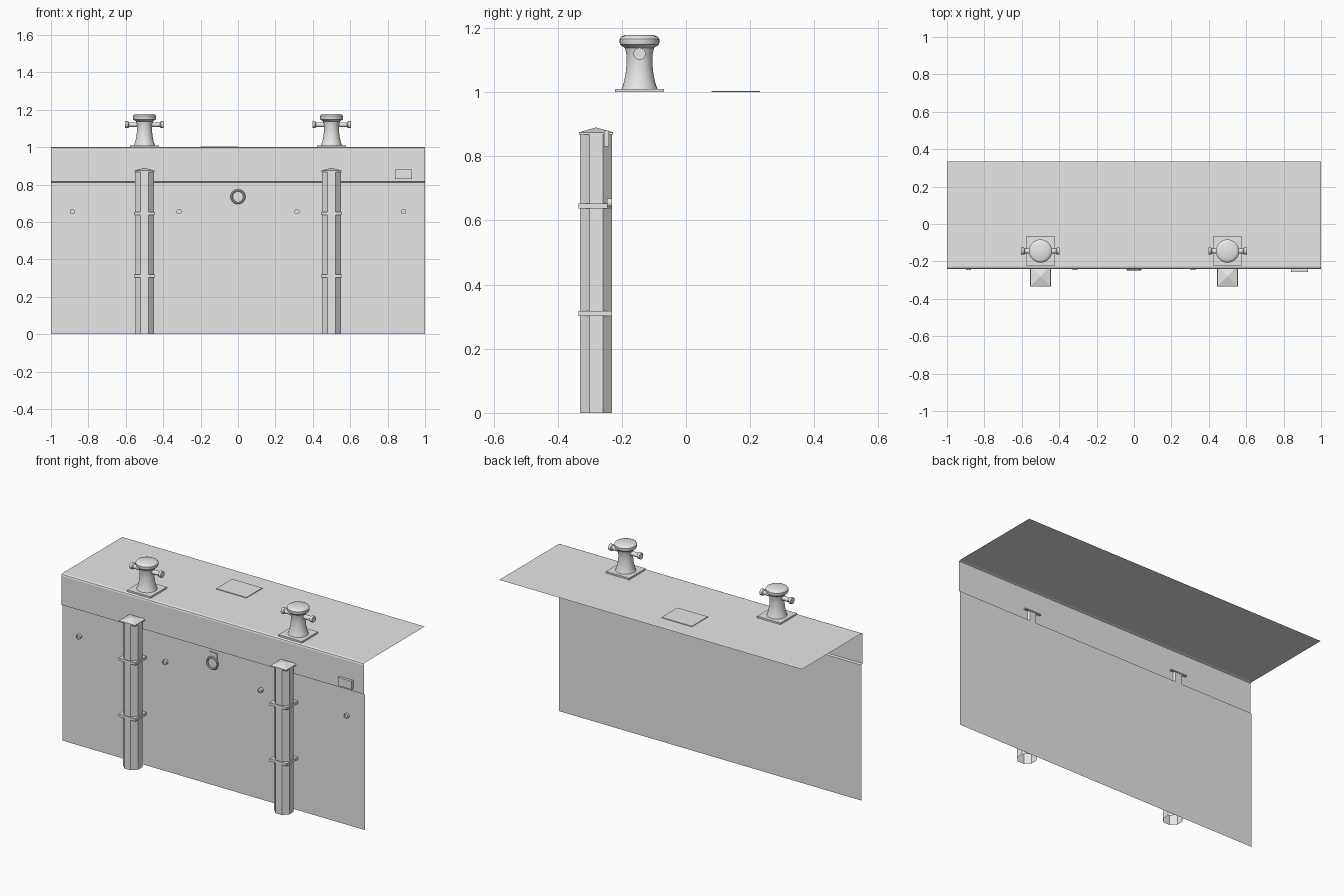
import bpy, bmesh, math
from mathutils import Matrix

if "Cube" in bpy.data.objects:
    bpy.data.objects.remove(bpy.data.objects["Cube"], do_unlink=True)

grey = bpy.data.materials.new("plain grey")
grey.use_nodes = True
grey.diffuse_color = (0.8, 0.8, 0.8, 1)
grey.node_tree.nodes["Principled BSDF"].inputs["Base Color"].default_value = (0.8, 0.8, 0.8, 1)

WALL_Y, LIP_Y = -0.23, -0.24


def finish(bm, name, smooth=False):
    mesh = bpy.data.meshes.new(name)
    bm.to_mesh(mesh)
    bm.free()
    mesh.materials.append(grey)
    obj = bpy.data.objects.new(name, mesh)
    bpy.context.collection.objects.link(obj)
    if smooth:
        bpy.ops.object.select_all(action='DESELECT')
        obj.select_set(True)
        bpy.context.view_layer.objects.active = obj
        bpy.ops.object.shade_smooth_by_angle(angle=math.radians(35))
    return obj


def box(name, x, y, z):
    bm = bmesh.new()
    bmesh.ops.create_cube(bm, size=1)
    for v in bm.verts:
        v.co = [a + (t + 0.5) * (b - a) for t, (a, b) in zip(v.co, (x, y, z))]
    return finish(bm, name)


def lathe(name, profile, centre, axis='Z', steps=24, smooth=True, turn=0):
    """Spin (radius, height) pairs about an axis through centre."""
    bm = bmesh.new()
    rings = []
    for r, h in profile:
        if r == 0:
            rings.append([bm.verts.new((0, 0, h))] * steps)
        else:
            angles = [turn + 2 * math.pi * i / steps for i in range(steps)]
            rings.append([bm.verts.new((r * math.cos(a), r * math.sin(a), h)) for a in angles])
    for low, high in zip(rings, rings[1:]):
        for i in range(steps):
            j = (i + 1) % steps
            bm.faces.new(list(dict.fromkeys((low[i], low[j], high[j], high[i]))))
    spin = {'Z': Matrix(), 'X': Matrix.Rotation(math.pi / 2, 4, 'Y'),
            'Y': Matrix.Rotation(math.pi / 2, 4, 'X')}[axis]
    bm.transform(Matrix.Translation(centre) @ spin)
    return finish(bm, name, smooth)


def sheet(name, profile):
    """Open surface: a (y, z) profile swept along the full length."""
    bm = bmesh.new()
    rows = [[bm.verts.new((x, y, z)) for x in (-1, 1)] for y, z in profile]
    for a, b in zip(rows, rows[1:]):
        bm.faces.new((a[0], a[1], b[1], b[0]))
    return finish(bm, name)


def ring(name, centre, major, minor, steps=24, sides=8):
    """Torus standing upright, facing the front."""
    bm = bmesh.new()
    grid = []
    for i in range(steps):
        a = 2 * math.pi * i / steps
        row = []
        for k in range(sides):
            b = 2 * math.pi * k / sides
            r = major + minor * math.cos(b)
            row.append(bm.verts.new((r * math.cos(a), minor * math.sin(b), r * math.sin(a))))
        grid.append(row)
    for i in range(steps):
        for k in range(sides):
            n, m = (i + 1) % steps, (k + 1) % sides
            bm.faces.new((grid[i][k], grid[i][m], grid[n][m], grid[n][k]))
    bmesh.ops.recalc_face_normals(bm, faces=bm.faces)
    bm.transform(Matrix.Translation(centre))
    return finish(bm, name, True)


# Quay shell: thin wall, overhanging lip with bevelled edge, and deck
sheet("quay_wall", [(WALL_Y, 0), (WALL_Y, 0.81)])
sheet("quay_deck", [(WALL_Y, 0.81), (LIP_Y, 0.815), (LIP_Y, 0.905), (LIP_Y, 0.988),
                    (-0.237, 0.996), (-0.228, 1.0), (0.335, 1.0)])

# Deck hatch and front sign plate
box("deck_hatch", (-0.2, 0.0), (0.08, 0.23), (1.0, 1.004))
box("sign_plate", (0.84, 0.93), (-0.256, LIP_Y), (0.83, 0.88))

# Mooring ring with its backing plate
box("ring_plate", (-0.025, 0.025), (-0.236, WALL_Y), (0.755, 0.795))
ring("mooring_ring", (0, -0.243, 0.735), 0.034, 0.006)

# Wall bolts with a hollow face
for x in (-0.885, -0.315, 0.315, 0.885):
    lathe("wall_bolt", [(0.014, 0), (0.014, 0.017), (0.009, 0.017), (0.009, 0.012), (0, 0.012)],
          (x, WALL_Y, 0.655), 'Y', 16)

for x in (-0.5, 0.5):
    # Octagonal fender pile with pyramid cap and square straps
    y, r = -0.28, 0.05 / math.cos(math.pi / 8)
    lathe("fender_pile", [(r, 0), (r, 0.872)], (x, y, 0), steps=8, smooth=False, turn=math.pi / 8)
    c = 0.053 * math.sqrt(2)
    lathe("pile_cap", [(0, 0.868), (c, 0.868), (c, 0.875), (0, 0.89)], (x, y, 0),
          steps=4, smooth=False, turn=math.pi / 4)
    for z in (0.31, 0.645):
        box("pile_strap", (x - 0.056, x + 0.056), (-0.335, WALL_Y), (z - 0.008, z + 0.008))

    # Bollard: base plate, waisted post with mushroom head, cross bar
    y = -0.145
    box("bollard_base", (x - 0.077, x + 0.077), (y - 0.077, y + 0.077), (1.0, 1.01))
    lathe("bollard_post", [(0.056, 1.01), (0.049, 1.03), (0.043, 1.06), (0.040, 1.09),
                           (0.041, 1.12), (0.046, 1.138), (0.060, 1.148), (0.062, 1.154),
                           (0.062, 1.166), (0.057, 1.173), (0.045, 1.178), (0, 1.178)],
          (x, y, 0), steps=32)
    lathe("bollard_bar", [(0, -0.103), (0.019, -0.103), (0.019, -0.088), (0.013, -0.083),
                          (0.013, 0.083), (0.019, 0.088), (0.019, 0.103), (0, 0.103)],
          (x, y, 1.12), 'X', 16)
